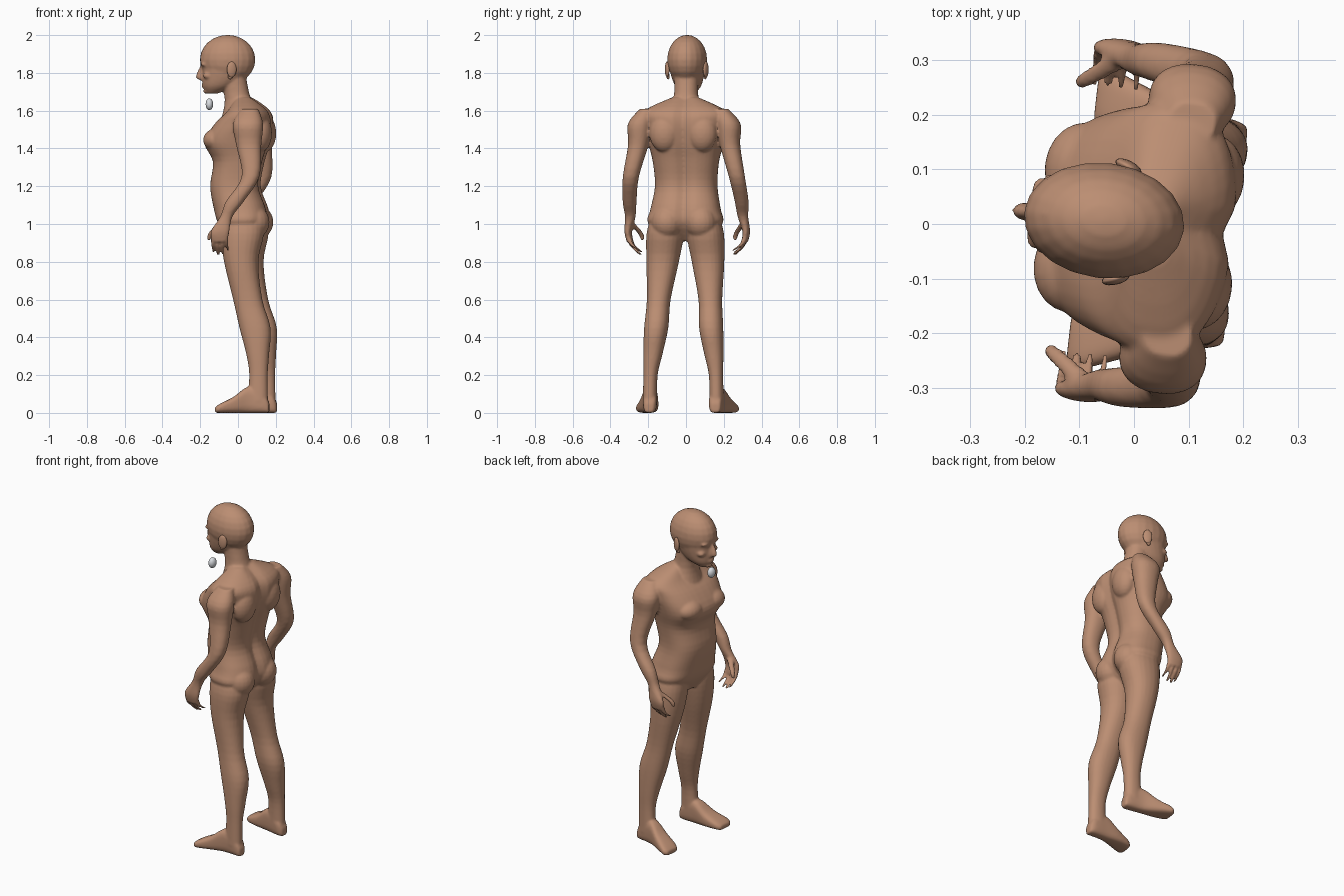
import bpy, bmesh, math
from mathutils import Vector, Matrix

cube = bpy.data.objects.get("Cube")
if cube:
    bpy.data.objects.remove(cube)

# The whole figure is turned slightly about its height
TURN = Matrix.Rotation(math.radians(-6.5), 4, 'Z')


def material(name, colour):
    mat = bpy.data.materials.new(name)
    mat.use_nodes = True
    mat.diffuse_color = colour
    mat.node_tree.nodes["Principled BSDF"].inputs["Base Color"].default_value = colour
    return mat


def rounded(value, power):
    return math.copysign(abs(value) ** (2 / power), value)


def smooth_path(sections, steps=4):
    """Pass a smooth curve through the sections, any number of values each."""
    points = [Vector(section) for section in sections]
    points = [points[0], *points, points[-1]]
    path = []
    for before, start, end, after in zip(points, points[1:], points[2:], points[3:]):
        for step in range(steps):
            t = step / steps
            leave, arrive = (end - before) / 2, (after - start) / 2
            bend = (end - start) * 3 - leave * 2 - arrive
            twist = (start - end) * 2 + leave + arrive
            path.append(start + leave * t + bend * t ** 2 + twist * t ** 3)
    return path + [points[-1]]


def loft(bm, sections, side=1, power=2.2, groove=0, lying=False, count=24):
    """Skin a limb; each section is (position, front, back, inner, outer)."""
    rings = []
    for position, front, back, inner, outer in smooth_path(sections):
        ring = []
        for i in range(count):
            angle = math.tau * i / count
            across = rounded(math.cos(angle), power)
            along = rounded(math.sin(angle), power)
            a = (front + back + (back - front) * across) / 2
            b = (inner + outer + (outer - inner) * along) / 2
            if across > 0:
                a -= groove * math.exp(-(b / 0.035) ** 2)
            place = (position, b * side, a) if lying else (a, b * side, position)
            ring.append(bm.verts.new(place))
        rings.append(ring)
    faces = [bm.faces.new(rings[0]), bm.faces.new(rings[-1])]
    for low, high in zip(rings, rings[1:]):
        for i in range(count):
            faces.append(bm.faces.new((low[i - 1], low[i], high[i], high[i - 1])))
    bmesh.ops.recalc_face_normals(bm, faces=faces)


def centred(sections):
    """Widen (position, front, back, half width) evenly to both sides."""
    return [(*section, -section[-1]) for section in
            ((z, front, back, -half) for z, front, back, half in sections)]


def blob(bm, centre, radii, tilt=0):
    place = Matrix.Translation(centre) @ Matrix.Rotation(tilt, 4, 'Z')
    bmesh.ops.create_uvsphere(bm, u_segments=20, v_segments=12, radius=1,
                              matrix=place @ Matrix.Diagonal((*radii, 1)))


def finish(bm, name, mat):
    mesh = bpy.data.meshes.new(name)
    bm.to_mesh(mesh)
    bm.free()
    mesh.materials.append(mat)
    mesh.shade_smooth()
    part = bpy.data.objects.new(name, mesh)
    bpy.context.scene.collection.objects.link(part)
    part.matrix_world = TURN
    return part


skin = material("skin brown", (0.5, 0.27, 0.17, 1))
grey = material("eye grey", (0.7, 0.72, 0.75, 1))
bm = bmesh.new()

# Torso, from crotch to collar
loft(bm, centred([
    (0.91, -0.04, 0.09, 0.07), (1, -0.1, 0.16, 0.195),
    (1.08, -0.125, 0.16, 0.185), (1.2, -0.145, 0.12, 0.165),
    (1.33, -0.13, 0.14, 0.175), (1.43, -0.175, 0.17, 0.2),
    (1.53, -0.12, 0.185, 0.22), (1.6, -0.05, 0.165, 0.215),
    (1.67, -0.01, 0.08, 0.07)]), power=2.5, groove=0.022, count=40)

# Neck
loft(bm, centred([(1.55, -0.09, 0.15, 0.12), (1.66, -0.07, 0.07, 0.067),
                  (1.8, -0.1, 0.04, 0.066)]))

# Skull and face
blob(bm, (-0.055, 0, 1.87), (0.148, 0.106, 0.131))
loft(bm, centred([(1.69, -0.165, -0.11, 0.03), (1.73, -0.185, -0.02, 0.068),
                  (1.8, -0.187, 0.05, 0.09), (1.88, -0.19, 0.08, 0.1)]))

# Nose, lips and chin
loft(bm, centred([(1.76, -0.2, -0.16, 0.015), (1.78, -0.225, -0.16, 0.017),
                  (1.84, -0.2, -0.16, 0.01)]))
for height in (1.739, 1.726):
    blob(bm, (-0.178, 0, height), (0.016, 0.024, 0.006))
blob(bm, (-0.165, 0, 1.703), (0.02, 0.026, 0.014))

for side in (1, -1):
    # Brow and cheek
    blob(bm, (-0.176, side * 0.038, 1.845), (0.018, 0.03, 0.01))
    blob(bm, (-0.155, side * 0.05, 1.785), (0.025, 0.025, 0.018))

    # Buttock, chest muscle and shoulder blade
    blob(bm, (0.09, side * 0.09, 1.01), (0.088, 0.085, 0.09))
    blob(bm, (-0.105, side * 0.09, 1.445), (0.07, 0.085, 0.06))
    blob(bm, (0.13, side * 0.1, 1.48), (0.062, 0.08, 0.1))

    # Leg, from ankle to hip
    loft(bm, [
        (0.06, 0.07, 0.18, 0.14, 0.215), (0.2, 0.08, 0.178, 0.137, 0.212),
        (0.31, 0.063, 0.184, 0.112, 0.213), (0.45, 0.025, 0.19, 0.083, 0.21),
        (0.6, -0.01, 0.145, 0.075, 0.2), (0.8, -0.06, 0.122, 0.035, 0.207),
        (0.95, -0.08, 0.15, 0.01, 0.205), (1.05, -0.07, 0.13, 0.04, 0.175)],
        side)

    # Foot, from heel to toes; its front and back are the sole and the top
    loft(bm, [
        (0.187, 0, 0.05, 0.155, 0.2), (0.16, 0, 0.1, 0.14, 0.21),
        (0.08, 0, 0.14, 0.142, 0.22), (0, 0, 0.085, 0.147, 0.25),
        (-0.07, 0, 0.048, 0.162, 0.275), (-0.095, 0, 0.03, 0.18, 0.262)],
        side, power=3, lying=True)

    # Palm, forearm, elbow and shoulder
    loft(bm, [
        (0.905, -0.105, -0.02, 0.288, 0.322), (0.96, -0.11, -0.01, 0.295, 0.334),
        (1.04, -0.06, 0.005, 0.272, 0.328), (1.12, -0.03, 0.065, 0.262, 0.335),
        (1.25, 0.052, 0.146, 0.24, 0.325), (1.42, 0.018, 0.152, 0.19, 0.298),
        (1.53, 0, 0.16, 0.17, 0.3), (1.61, 0.04, 0.13, 0.16, 0.235)],
        side)

    # Fingers, curling inward
    for finger, length in enumerate((0.07, 0.085, 0.08, 0.06)):
        front = -0.11 + finger * 0.025
        loft(bm, [(0.92 - length * t, front, front + 0.018,
                   0.293 - 0.055 * t * t, 0.319 - 0.063 * t * t)
                  for t in (0, 0.5, 1)], side, count=10)

    # Thumb
    loft(bm, [(0.915, -0.137, -0.118, 0.238, 0.255),
              (0.95, -0.13, -0.1, 0.24, 0.27),
              (1.01, -0.075, -0.03, 0.285, 0.315)], side, count=12)

# Fuse the muscles and limbs into one skin
body = finish(bm, "body", skin)
fuse = body.modifiers.new("fuse", 'REMESH')
fuse.mode = 'VOXEL'
fuse.voxel_size = 0.007
fuse.use_smooth_shade = True
soften = body.modifiers.new("soften", 'SMOOTH')
soften.iterations = 4

# Ears with lobes
for side, name in ((-1, "left_ear"), (1, "right_ear")):
    bm = bmesh.new()
    blob(bm, (-0.022, side * 0.103, 1.818), (0.026, 0.011, 0.042), side * -0.35)
    blob(bm, (-0.03, side * 0.099, 1.783), (0.013, 0.009, 0.017))
    finish(bm, name, skin)

# Loose eyeball shell below the chin
bm = bmesh.new()
blob(bm, (-0.147, -0.045, 1.634), (0.02, 0.026, 0.031))
finish(bm, "eyeball", grey)
